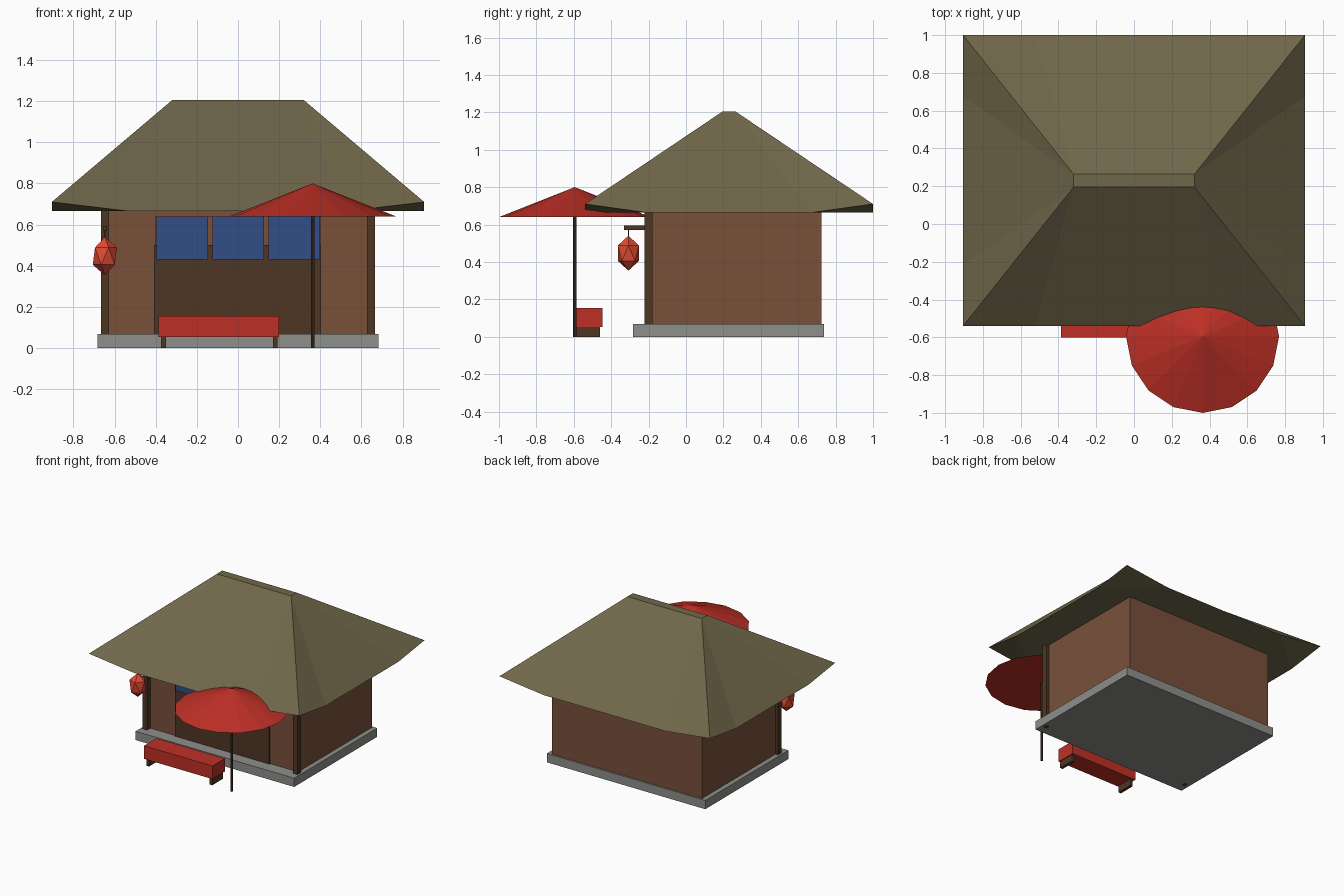
import bpy, bmesh, math
from mathutils import Matrix

cube = bpy.data.objects.get("Cube")
if cube:
    bpy.data.objects.remove(cube, do_unlink=True)


def material(name, rgb):
    """Make a flat material from an sRGB colour."""
    lin = [((c / 255 + 0.055) / 1.055) ** 2.4 for c in rgb] + [1]
    m = bpy.data.materials.new(name)
    m.use_nodes = True
    m.diffuse_color = lin
    bsdf = m.node_tree.nodes["Principled BSDF"]
    bsdf.inputs["Base Color"].default_value = lin
    bsdf.inputs["Roughness"].default_value = 0.9
    return m


THATCH = material("olive thatch", (112, 103, 74))
WALL = material("brown wall", (120, 80, 58))
TIMBER = material("dark timber", (78, 54, 36))
STONE = material("grey stone", (142, 142, 139))
RED = material("red cloth", (190, 48, 38))
LANTERN = material("orange red paper", (222, 74, 50))
BLUE = material("blue cloth", (50, 77, 134))


def finish(name, bm, mat):
    bmesh.ops.recalc_face_normals(bm, faces=bm.faces[:])
    mesh = bpy.data.meshes.new(name)
    bm.to_mesh(mesh)
    bm.free()
    mesh.materials.append(mat)
    ob = bpy.data.objects.new(name, mesh)
    bpy.context.collection.objects.link(ob)
    return ob


def box(name, x, y, z, mat):
    """Box from (min, max) pairs on each axis."""
    bm = bmesh.new()
    spans = (x, y, z)
    bmesh.ops.create_cube(bm, size=1)
    for v in bm.verts:
        v.co = [s[0] if c < 0 else s[1] for c, s in zip(v.co, spans)]
    return finish(name, bm, mat)


def cone(name, loc, r1, r2, depth, sides, mat):
    bm = bmesh.new()
    bmesh.ops.create_cone(bm, cap_ends=True, segments=sides, radius1=r1,
                          radius2=r2, depth=depth,
                          matrix=Matrix.Translation(loc))
    return finish(name, bm, mat)


# Hipped roof with upturned corners
MID_Y, HALF_X, HALF_Y, FLAT = 0.23, 0.905, 0.77, 0.58
EAVE, TIP, TOP = 0.665, 0.71, 1.205
bm = bmesh.new()
signs = [(-1, -1), (1, -1), (1, 1), (-1, 1)]
tips = [bm.verts.new((sx * HALF_X, MID_Y + sy * HALF_Y, TIP)) for sx, sy in signs]
ridge = [bm.verts.new((sx * 0.32, MID_Y + sy * 0.034, TOP)) for sx, sy in signs]
eaves = []
for i in range(4):
    a, b = tips[i].co, tips[(i + 1) % 4].co
    pair = []
    for t in (-FLAT, FLAT):
        p = a.lerp(b, (t + 1) / 2)
        p.z = EAVE
        pair.append(bm.verts.new(p))
    eaves.append(pair)
for i in range(4):
    j = (i + 1) % 4
    p, q = eaves[i]
    bm.faces.new((tips[i], p, ridge[i]))
    bm.faces.new((p, q, ridge[j], ridge[i]))
    bm.faces.new((q, tips[j], ridge[j]))
    bm.faces.new((tips[j], q, eaves[j][0]))
bm.faces.new(ridge)
bm.faces.new([v for pair in eaves for v in pair])
finish("roof", bm, THATCH)

# Stone base and walls
FLOOR, HEAD = 0.068, 0.67
box("stone_base", (-0.682, 0.682), (-0.284, 0.737), (0, FLOOR), STONE)
box("back_wall", (-0.645, 0.645), (0.695, 0.725), (FLOOR, HEAD), WALL)
box("front_header", (-0.41, 0.41), (-0.18, -0.16), (0.64, HEAD), WALL)
for side, s in (("left", 1), ("right", -1)):
    def span(a, b):
        return tuple(sorted((s * a, s * b)))
    box(side + "_wall", span(0.615, 0.645), (-0.18, 0.725), (FLOOR, HEAD), WALL)
    box(side + "_front_panel", span(0.4, 0.63), (-0.182, -0.155), (FLOOR, HEAD), WALL)
    box(side + "_corner_post", span(0.627, 0.667), (-0.222, -0.18), (-0.0, HEAD), TIMBER)

# Serving counter and hanging curtains
box("counter", (-0.408, 0.403), (-0.192, -0.15), (FLOOR, 0.5), TIMBER)
for i in range(3):
    x = -0.396 + i * 0.272
    box("curtain_%d" % (i + 1), (x, x + 0.25), (-0.202, -0.194), (0.43, 0.64), BLUE)

# Bench
box("bench_seat", (-0.387, 0.2), (-0.6, -0.447), (0.053, 0.155), RED)
for i, x in enumerate((-0.374, 0.17)):
    box("bench_leg_%d" % (i + 1), (x, x + 0.023), (-0.592, -0.46), (0, 0.053), TIMBER)

# Parasol
PX, PY = 0.363, -0.595
cone("parasol_canopy", (PX, PY, 0.72), 0.405, 0, 0.16, 16, RED)
cone("parasol_pole", (PX, PY, 0.34), 0.009, 0.009, 0.68, 8, TIMBER)

# Hanging lantern on its bracket
LX, LY = -0.647, -0.308
bm = bmesh.new()
bmesh.ops.create_icosphere(bm, subdivisions=1, radius=1,
                           matrix=Matrix.LocRotScale((LX, LY, 0.447), None,
                                                     (0.066, 0.066, 0.093)))
finish("lantern", bm, LANTERN)
box("lantern_bracket", (LX - 0.01, LX + 0.01), (-0.332, -0.2), (0.572, 0.594), TIMBER)
cone("lantern_cord", (LX, LY, 0.557), 0.003, 0.003, 0.04, 6, TIMBER)
